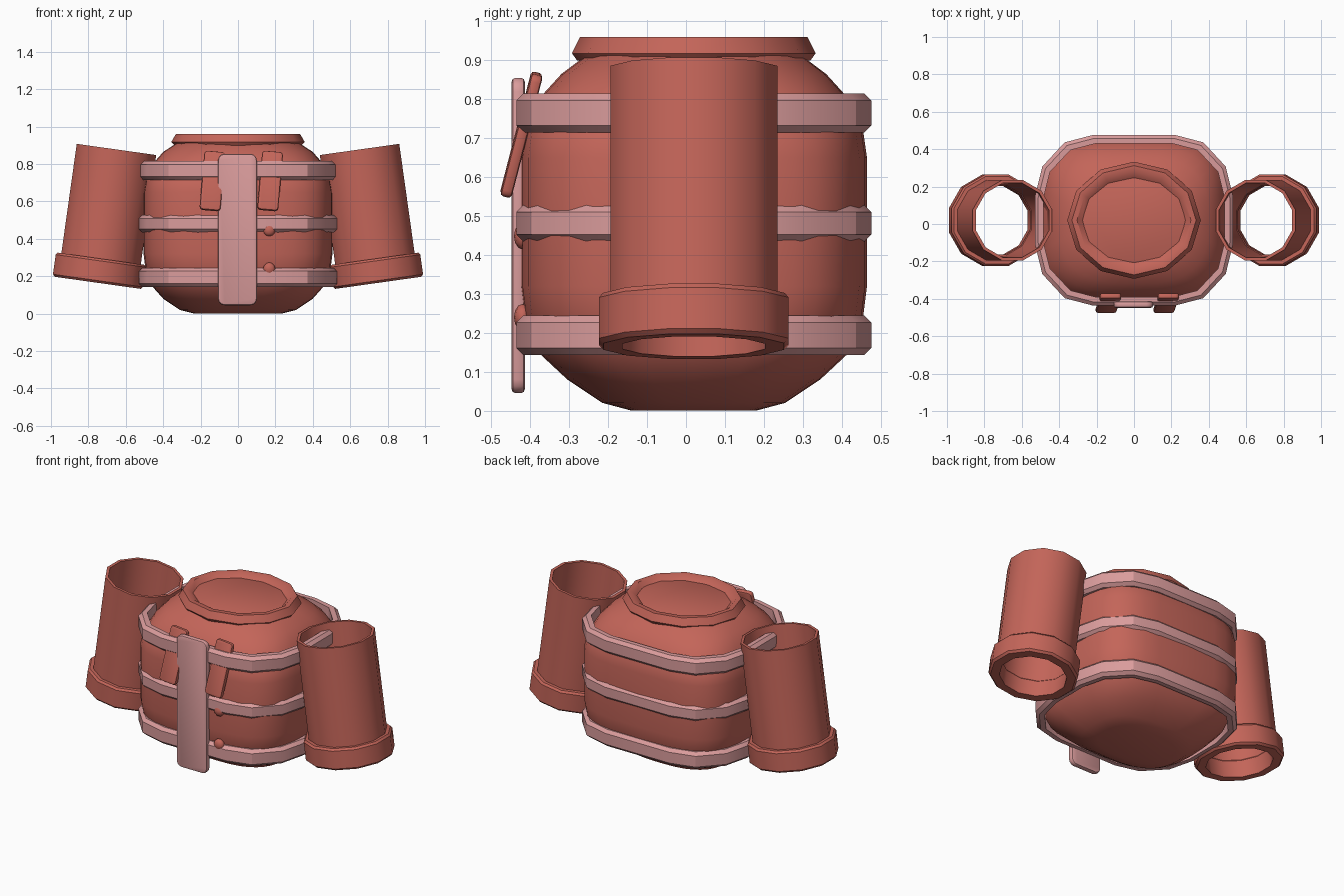
import bpy, bmesh, math
from mathutils import Matrix, Vector

if "Cube" in bpy.data.objects:
    bpy.data.objects.remove(bpy.data.objects["Cube"])

CY = 0.02  # body centre in y


def material(name, rgb):
    m = bpy.data.materials.new(name)
    m.diffuse_color = (*rgb, 1)
    m.use_nodes = True
    m.node_tree.nodes["Principled BSDF"].inputs["Base Color"].default_value = m.diffuse_color
    return m


RED = material("suit_red", (0.55, 0.13, 0.10))
PINK = material("trim_pink", (0.70, 0.33, 0.33))


def finish(name, bm, mat, angle=35):
    bmesh.ops.recalc_face_normals(bm, faces=bm.faces)
    me = bpy.data.meshes.new(name)
    bm.to_mesh(me)
    bm.free()
    ob = bpy.data.objects.new(name, me)
    bpy.context.collection.objects.link(ob)
    me.materials.append(mat)
    bpy.ops.object.select_all(action='DESELECT')
    ob.select_set(True)
    bpy.context.view_layer.objects.active = ob
    bpy.ops.object.shade_smooth_by_angle(angle=math.radians(angle))
    return ob


def loft(rings, closed=False, caps=True):
    """Skin a list of point rings; closed joins the last ring to the first."""
    bm = bmesh.new()
    vs = [[bm.verts.new(p) for p in r] for r in rings]
    n = len(vs[0])
    pairs = list(zip(vs, vs[1:])) + ([(vs[-1], vs[0])] if closed else [])
    for a, b in pairs:
        for i in range(n):
            j = (i + 1) % n
            bm.faces.new((a[i], a[j], b[j], b[i]))
    if caps and not closed:
        bm.faces.new(vs[0])
        bm.faces.new(vs[-1])
    return bm


def oval(rx, ry, z, n=12, power=2.0, phase=0.0, cy=CY):
    pts = []
    for i in range(n):
        a = 2 * math.pi * i / n + phase
        c, s = math.cos(a), math.sin(a)
        pts.append(Vector((rx * math.copysign(abs(c) ** (2 / power), c),
                           cy + ry * math.copysign(abs(s) ** (2 / power), s), z)))
    return pts


def box(name, size, loc, mat, rot=(0, 0, 0), round_edges=0.0, bevel=0.008):
    bm = bmesh.new()
    bmesh.ops.create_cube(bm, size=1)
    bmesh.ops.scale(bm, vec=size, verts=bm.verts)
    # round the front outline, then soften everything
    es = [e for e in bm.edges if abs(e.verts[0].co.y - e.verts[1].co.y) > 1e-4]
    bmesh.ops.bevel(bm, geom=es, offset=round_edges, segments=3, profile=0.5, affect='EDGES')
    es = [e for e in bm.edges if e.calc_face_angle(0) > 1.2]
    bmesh.ops.bevel(bm, geom=es, offset=bevel, segments=2, profile=0.5, affect='EDGES')
    m = (Matrix.Translation(loc) @ Matrix.Rotation(math.radians(rot[1]), 4, 'Y')
         @ Matrix.Rotation(math.radians(rot[0]), 4, 'X'))
    bmesh.ops.transform(bm, matrix=m, verts=bm.verts)
    return finish(name, bm, mat, 40)


# Rounded torso: (half x, half y, z, squareness)
profile = [(.23, .16, 0, 2.6), (.31, .235, .02, 2.7), (.40, .325, .08, 2.9),
           (.462, .40, .15, 3.2), (.495, .435, .24, 3.4), (.505, .445, .32, 3.5),
           (.505, .445, .65, 3.5), (.492, .435, .72, 3.4), (.448, .39, .81, 3.1),
           (.40, .34, .865, 2.8), (.33, .28, .91, 2.5), (.27, .225, .937, 2.2)]
finish("torso", loft([oval(rx, ry, z, 32, p) for rx, ry, z, p in profile]), RED, 50)

# Neck collar
collar = [(.34, .30, .90), (.357, .313, .918), (.332, .292, .96),
          (.305, .262, .96), (.275, .225, .935)]
finish("neck_collar", loft([oval(*c, 12) for c in collar], closed=True), RED, 40)

# Three bands around the torso
corner = [(1, .28), (.925, .63), (.70, .913), (.415, 1)]
outline = (corner + [(-x, y) for x, y in reversed(corner)]
           + [(-x, -y) for x, y in corner] + [(x, -y) for x, y in reversed(corner)])
for name, z0, z1 in (("lower_band", .143, .245), ("middle_band", .435, .528), ("upper_band", .715, .815)):
    section = [(-.045, z0), (-.018, z0), (0, z0 + .018), (0, z1 - .018), (-.018, z1), (-.045, z1)]
    rings = [[Vector((x * (.53 + d), CY + y * (.456 + d), z)) for x, y in outline]
             for d, z in section]
    finish(name, loft(rings, closed=True), PINK, 30)

# Open sleeves with cuffs, leaning inward at the top
tilt = math.radians(8)
for side, label in ((1, "right"), (-1, "left")):
    place = Matrix.Translation((side * .75, CY, .165)) @ Matrix.Rotation(-side * tilt, 4, 'Y')
    sleeve = [(.222, .10), (.222, .72), (.205, .72), (.195, .10)]
    cuff = [(.24, 0), (.252, .012), (.252, .118), (.242, .13), (.215, .13), (.19, .10), (.19, 0)]
    for part, sec in (("sleeve", sleeve), ("cuff", cuff)):
        bm = loft([oval(r, r, z, 12, phase=math.pi / 12, cy=0) for r, z in sec], closed=True)
        bmesh.ops.transform(bm, matrix=place, verts=bm.verts)
        finish(f"{label}_{part}", bm, RED, 35)

# Front placket strip
box("front_strip", (.208, .034, .81), (-.003, -.431, .45), PINK, round_edges=.035, bevel=.01)

# Slanted toggles tucked under the upper band
for label, x in (("left", -.137), ("right", .172)):
    box(f"{label}_toggle", (.112, .03, .325), (x, -.423, .709), RED,
        rot=(-14.5, 5), round_edges=.018, bevel=.009)

# Small buttons
for label, z in (("upper", .448), ("lower", .24)):
    bm = bmesh.new()
    bmesh.ops.create_uvsphere(bm, u_segments=10, v_segments=6, radius=.034)
    bmesh.ops.transform(bm, matrix=Matrix.Translation((.167, -.42, z)) @ Matrix.Diagonal((1, .65, 1, 1)),
                        verts=bm.verts)
    finish(f"{label}_button", bm, RED, 50)
